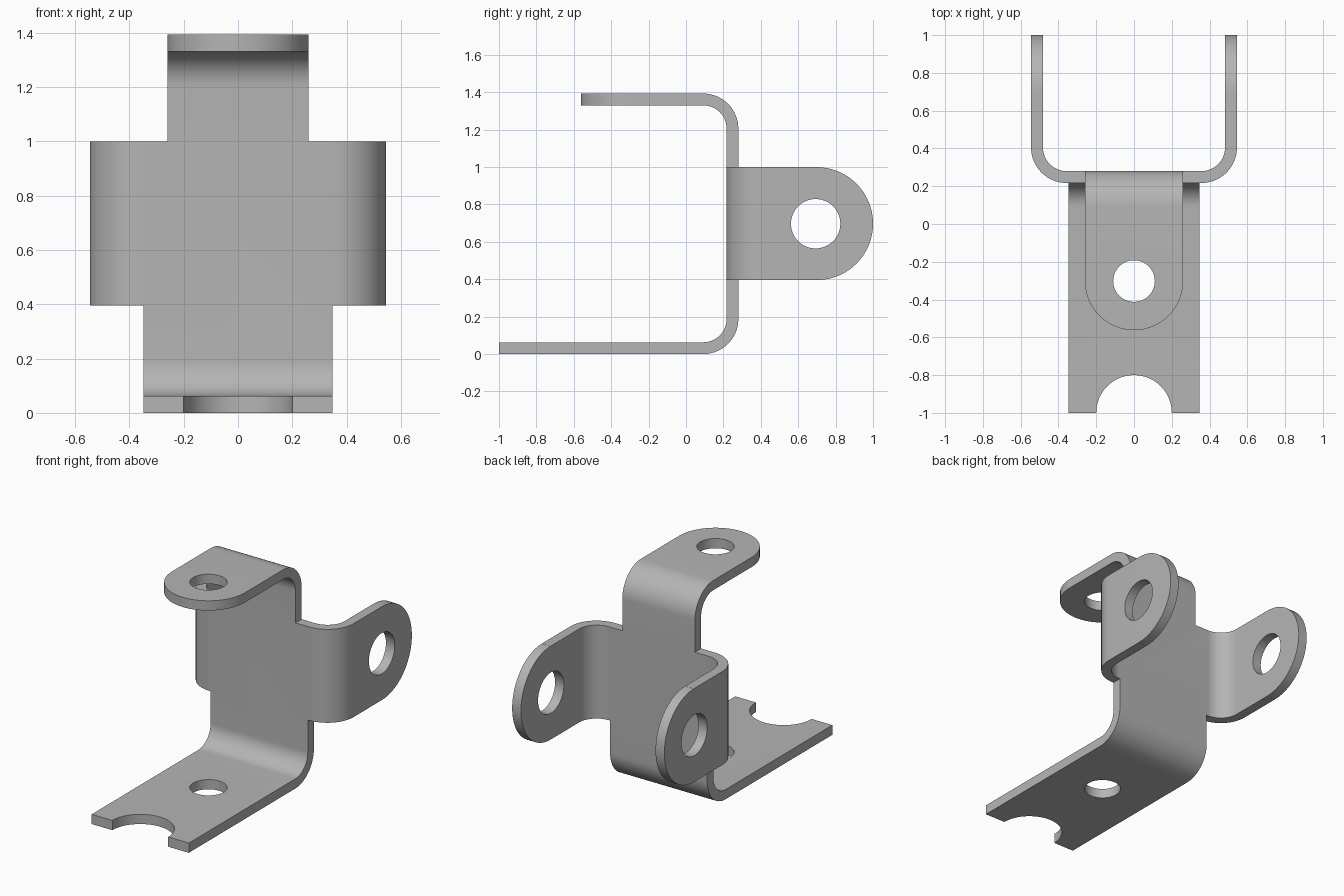
import bpy, bmesh
from math import sin, cos, pi, radians
from mathutils import Vector

cube = bpy.data.objects.get("Cube")
if cube:
    bpy.data.objects.remove(cube, do_unlink=True)

T, R = 0.063, 0.188                      # sheet thickness, outer bend radius
BACK, FRONT = 0.28, 0.217                # faces of the upright wall
TOP, SIDE, MID = 1.393, 0.545, 0.697

steel = bpy.data.materials.new("Grey steel")
steel.use_nodes = True
grey = (0.46, 0.46, 0.46, 1)
steel.diffuse_color = grey
steel.node_tree.nodes["Principled BSDF"].inputs["Base Color"].default_value = grey


def arc(cx, cy, r, a, b, n):
    return [(cx + r * cos(radians(a + (b - a) * i / n)),
             cy + r * sin(radians(a + (b - a) * i / n))) for i in range(n + 1)]


def bent_profile(flange, web):
    """L-shaped sheet section: flange along u, web along v."""
    return ([(flange, 0)] + arc(R, R, R, 270, 180, 16) + [(0, web), (T, web)]
            + arc(R, R, R - T, 180, 270, 16) + [(flange, T)])


def prism(name, outline, place, lo, hi):
    """Extrude an outline; place(u, v, w) maps it into space."""
    bm = bmesh.new()
    rings = [[bm.verts.new(Vector(place(u, v, w))) for u, v in outline] for w in (lo, hi)]
    n = len(outline)
    bm.faces.new(rings[0])
    bm.faces.new(rings[1])
    for i in range(n):
        j = (i + 1) % n
        bm.faces.new((rings[0][i], rings[0][j], rings[1][j], rings[1][i]))
    bmesh.ops.recalc_face_normals(bm, faces=bm.faces)
    mesh = bpy.data.meshes.new(name)
    bm.to_mesh(mesh)
    bm.free()
    mesh.materials.append(steel)
    obj = bpy.data.objects.new(name, mesh)
    bpy.context.collection.objects.link(obj)
    return obj


def combine(target, other, operation):
    bpy.context.view_layer.objects.active = target
    mod = target.modifiers.new(operation.title(), 'BOOLEAN')
    mod.operation, mod.solver, mod.object = operation, 'EXACT', other
    bpy.ops.object.modifier_apply(modifier=mod.name)
    bpy.data.objects.remove(other, do_unlink=True)


def along_x(u, v, w):
    return (w, u, v)


def along_z(u, v, w):
    return (u, v, w)


# Base flange and lower half of the wall
bracket = prism("bracket", bent_profile(BACK + 1, 0.7),
                lambda u, v, w: (w, BACK - u, v), -0.348, 0.348)

# Top flange with a rounded tip
top_flange = prism("top_flange", bent_profile(BACK + 0.7, 0.7),
                   lambda u, v, w: (w, BACK - u, TOP - v), -0.26, 0.26)
tip = arc(0, -0.302, 0.26, 180, 360, 48)
combine(top_flange, prism("top_tip", [(-0.5, -0.302)] + tip + [(0.5, -0.302), (0.5, 0.5), (-0.5, 0.5)],
                          along_z, 0, 2), 'INTERSECT')
combine(bracket, top_flange, 'UNION')

# Side ears, rounded at the back
for s in (-1, 1):
    ear = prism("side_ear", bent_profile(1.1 - FRONT, SIDE + 0.1),
                lambda u, v, w: (s * (SIDE - v), FRONT + u, w), 0.395, 1.0)
    rounded = arc(0.698, MID + 0.0005, 0.302, -90, 90, 48)
    combine(ear, prism("ear_tip", [(0.698, 0.2)] + rounded + [(0.698, 1.2), (0, 1.2), (0, 0.2)],
                       along_x, -1, 1), 'INTERSECT')
    combine(bracket, ear, 'UNION')

# Bolt holes and the open notch in the base
for name, centre, r, place, lo, hi in (
        ("ear_hole", (0.693, MID), 0.132, along_x, -1, 1),
        ("flange_hole", (0, -0.302), 0.11, along_z, -1, 2),
        ("base_notch", (0, -1), 0.2, along_z, -1, 0.5)):
    combine(bracket, prism(name, arc(*centre, r, 0, 360, 64)[:-1], place, lo, hi), 'DIFFERENCE')

# Merge coplanar faces and shade the bends smoothly
bm = bmesh.new()
bm.from_mesh(bracket.data)
bmesh.ops.remove_doubles(bm, verts=bm.verts, dist=0.0002)
bmesh.ops.dissolve_limit(bm, angle_limit=radians(0.5), verts=bm.verts, edges=bm.edges)
bm.to_mesh(bracket.data)
bm.free()
bpy.ops.object.select_all(action='DESELECT')
bracket.select_set(True)
bpy.context.view_layer.objects.active = bracket
bpy.ops.object.shade_smooth_by_angle(angle=radians(30))
